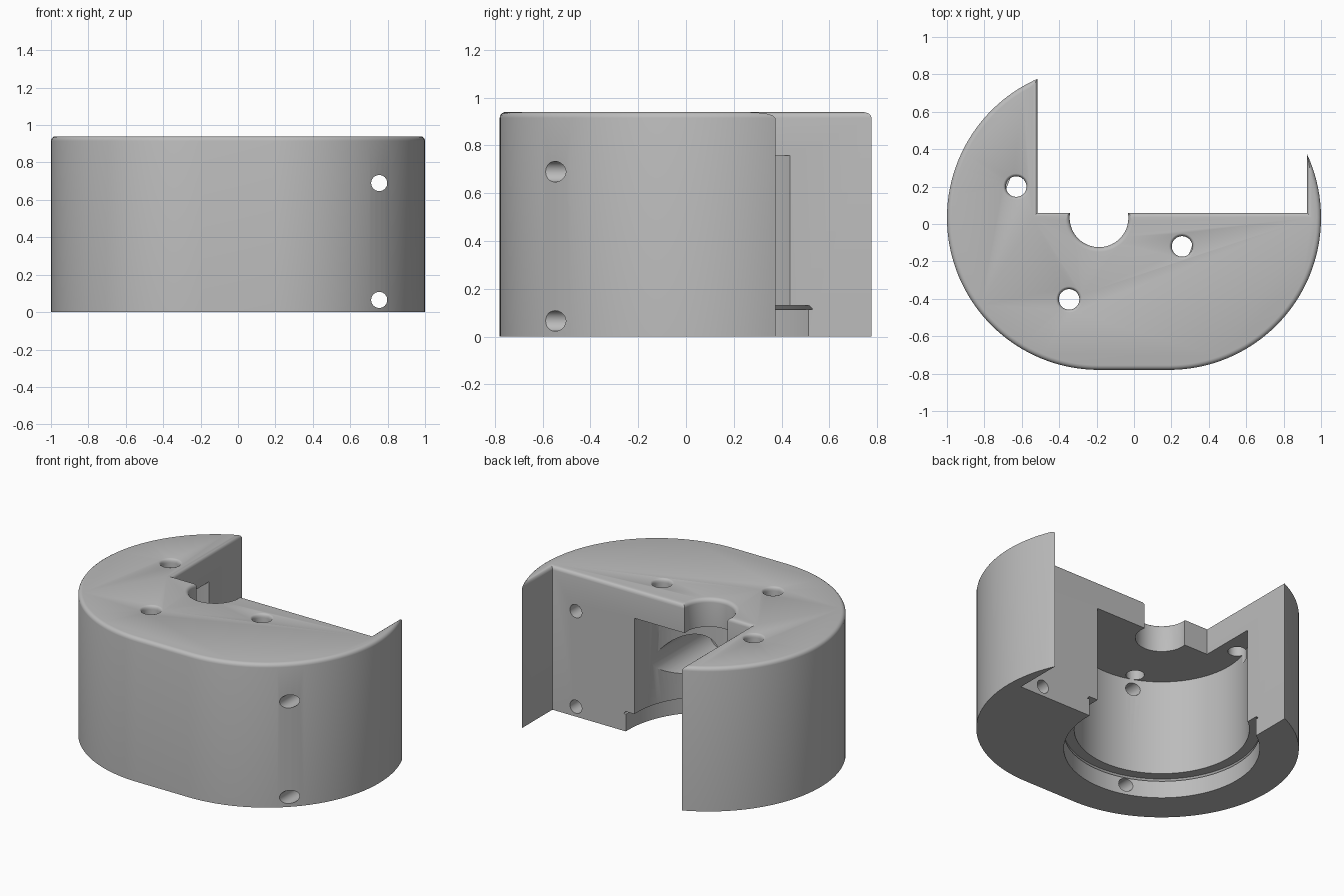
import bpy, bmesh
from math import pi, sin, cos, asin, sqrt
from mathutils import Matrix

if "Cube" in bpy.data.objects:
    bpy.data.objects.remove(bpy.data.objects["Cube"])

HEIGHT, FILLET = 0.94, 0.025
R, OFF, CY = 0.813, 0.187, 0.033      # body end radius, centre offset, centre y
BORE_X, BORE_R = -OFF, 0.157

grey = bpy.data.materials.new("machined_grey")
grey.use_nodes = True
grey.diffuse_color = (0.5, 0.5, 0.5, 1)
grey.node_tree.nodes["Principled BSDF"].inputs["Base Color"].default_value = (0.5, 0.5, 0.5, 1)


def arc(cx, cy, r, a0, a1, n):
    return [(cx + r * cos(a0 + (a1 - a0) * i / n), cy + r * sin(a0 + (a1 - a0) * i / n))
            for i in range(n + 1)]


def circle(cx, cy, r, n=48):
    return arc(cx, cy, r, 0, 2 * pi, n)[:-1]


def loft(name, layers, matrix=None):
    """Solid through a stack of (outline, z) layers with equal point counts."""
    bm = bmesh.new()
    rings = [[bm.verts.new((x, y, z)) for x, y in pts] for pts, z in layers]
    for low, high in zip(rings, rings[1:]):
        for i in range(len(low)):
            j = (i + 1) % len(low)
            bm.faces.new((low[i], low[j], high[j], high[i]))
    bm.faces.new(rings[0][::-1])
    bm.faces.new(rings[-1])
    bmesh.ops.recalc_face_normals(bm, faces=bm.faces)
    if matrix:
        bm.transform(matrix)
    mesh = bpy.data.meshes.new(name)
    bm.to_mesh(mesh)
    bm.free()
    mesh.materials.append(grey)
    obj = bpy.data.objects.new(name, mesh)
    bpy.context.collection.objects.link(obj)
    return obj


def stadium(d):
    return (arc(OFF, CY, R - d, -pi / 2, pi / 2, 64)
            + arc(-OFF, CY, R - d, pi / 2, 3 * pi / 2, 64))


def notch(d):
    """Rear cut-out joined with the half bore, grown outwards by d."""
    y, r = 0.06 - d, BORE_R + d
    a = asin((y - CY) / r)
    return ([(-0.515 - d, 1.2), (-0.515 - d, y)]
            + arc(BORE_X, CY, r, pi - a, 2 * pi + a, 32)
            + [(0.925 + d, y), (0.925 + d, 1.2)])


# Quarter-round steps: (offset, height)
steps = [(FILLET * (1 - cos(t * pi / 8)), HEIGHT - FILLET + FILLET * sin(t * pi / 8))
         for t in range(5)]

# Main body with rounded top rim
body = loft("bearing_block", [(stadium(0), 0)] + [(stadium(d), z) for d, z in steps])

# Rear cut-out with rounded upper edges
cutters = [loft("rear_notch_cutter", [(notch(0), -0.1)] + [(notch(d), z) for d, z in steps]
                + [(notch(FILLET), HEIGHT + 0.1)])]

# Stepped cavity with a snap-ring groove near the bottom
cavity = [(0.581, -0.1), (0.581, 0.113), (0.597, 0.113), (0.583, 0.13), (0.519, 0.13), (0.519, 0.757)]
cutters.append(loft("cavity_cutter", [(circle(BORE_X, CY, r, 96), z) for r, z in cavity]))

# Vertical screw holes through the roof, with rounded mouths
for x, y in [(-0.63, 0.2), (0.257, -0.12), (-0.347, -0.403)]:
    cutters.append(loft("screw_hole_cutter", [(circle(x, y, 0.055, 32), 0.7)]
                        + [(circle(x, y, 0.055 + d * 0.6, 32), z) for d, z in steps]
                        + [(circle(x, y, 0.07, 32), HEIGHT + 0.1)]))


def drill(x, z, r, y0, y1):
    """Horizontal hole running along y."""
    turn = Matrix.Rotation(pi / 2, 4, "X")
    cutters.append(loft("cross_hole_cutter",
                        [(circle(x, z, r, 40), -y0), (circle(x, z, r, 40), -y1)], turn))


# Clamp holes: one pair right through, one blind pair inside the cavity
for z in (0.69, 0.065):
    drill(0.755, z, 0.043, -1, 0.3)
    drill(-0.37, z, 0.043, -0.64, -0.3)
# Blind pocket in the cavity wall
drill(OFF, 0.415, 0.128, -0.68, -0.1)

for cutter in cutters:
    cutter.hide_render = True
    mod = body.modifiers.new("cut", "BOOLEAN")
    mod.operation, mod.solver, mod.object = "DIFFERENCE", "EXACT", cutter

bpy.ops.object.select_all(action="DESELECT")
body.select_set(True)
bpy.context.view_layer.objects.active = body
for mod in list(body.modifiers):
    bpy.ops.object.modifier_apply(modifier=mod.name)
for cutter in cutters:
    bpy.data.objects.remove(cutter)
bpy.ops.object.shade_smooth_by_angle(angle=pi / 6)
